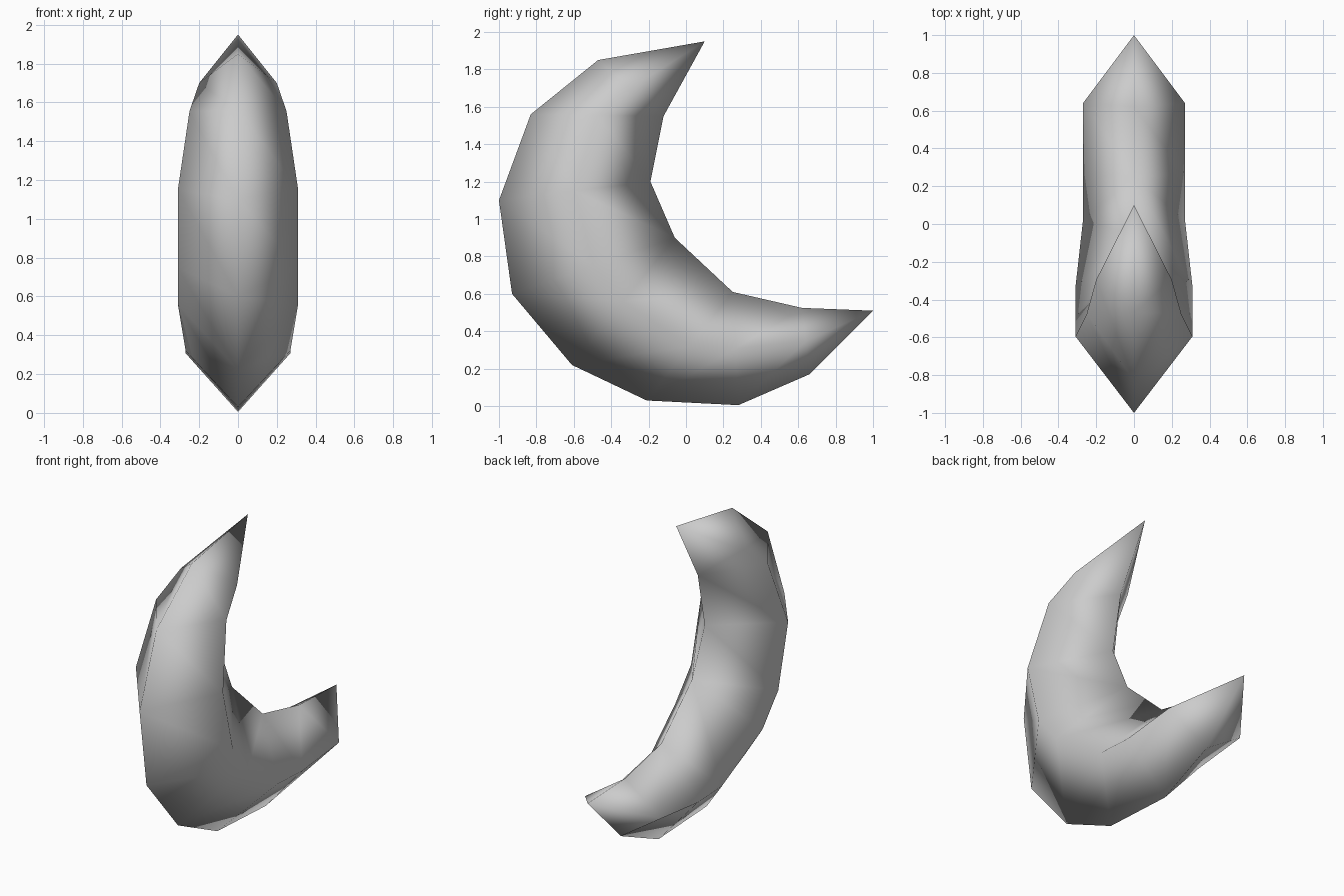
import bpy
import bmesh

cube = bpy.data.objects.get("Cube")
if cube:
    bpy.data.objects.remove(cube, do_unlink=True)

# Material
mat = bpy.data.materials.new("light_grey")
mat.use_nodes = True
GREY = (0.6, 0.6, 0.6, 1)
mat.diffuse_color = GREY
mat.node_tree.nodes["Principled BSDF"].inputs["Base Color"].default_value = GREY

# Side profile (y, z): pointed ends, inner curve, and outer curve
TOP_TIP, LOW_TIP = (0.10, 1.95), (1.0, 0.51)
INNER = [(-0.12, 1.55), (-0.19, 1.20), (-0.06, 0.90), (0.25, 0.61), (0.62, 0.525)]
# Each outer point: y, z, half width, index of the inner point it joins
OUTER = [(-0.47, 1.85, 0.20, 0), (-0.83, 1.56, 0.25, 0), (-1.0, 1.10, 0.31, 1),
         (-0.93, 0.60, 0.31, 2), (-0.61, 0.22, 0.31, 2), (-0.21, 0.03, 0.27, 3),
         (0.28, 0.005, 0.27, 3), (0.66, 0.17, 0.27, 4)]

bm = bmesh.new()


def vert(x, point):
    return bm.verts.new((x, point[0], point[1]))


def face(*verts):
    unique = list(dict.fromkeys(verts))
    bm.faces.new(unique)


# Diamond cross-sections: outer ridge, left side, inner ridge, right side
inner = [vert(0, p) for p in INNER]
rings = []
for y, z, half, i in OUTER:
    mid = ((y + INNER[i][0]) / 2, (z + INNER[i][1]) / 2)
    rings.append([vert(0, (y, z)), vert(half, mid), inner[i], vert(-half, mid)])
rings = [[vert(0, TOP_TIP)] * 4] + rings + [[vert(0, LOW_TIP)] * 4]

# Skin between neighbouring sections
for a, b in zip(rings, rings[1:]):
    for k in range(4):
        n = (k + 1) % 4
        face(a[k], a[n], b[n], b[k])

bm.normal_update()
bmesh.ops.recalc_face_normals(bm, faces=bm.faces)
for f in bm.faces:
    f.smooth = True

mesh = bpy.data.meshes.new("crescent")
bm.to_mesh(mesh)
bm.free()
mesh.materials.append(mat)
bpy.context.collection.objects.link(bpy.data.objects.new("crescent", mesh))
